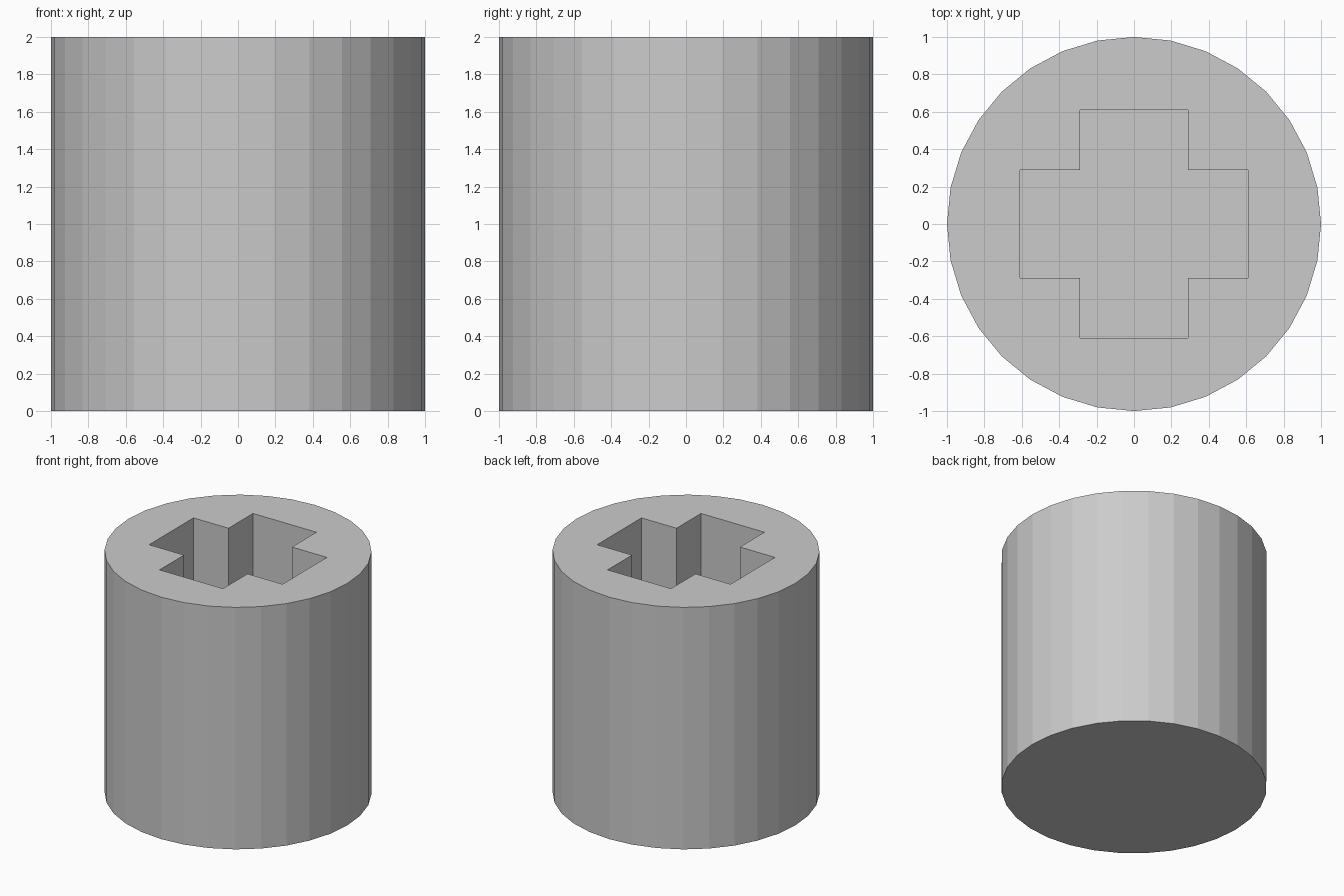
import bpy
import bmesh

if "Cube" in bpy.data.objects:
    bpy.data.objects.remove(bpy.data.objects["Cube"])

FLOOR = 0.4          # height of the socket floor
ARM, HALF = 0.61, 0.29   # reach and half width of the cross arms

# Body: plain 32-sided cylinder
bpy.ops.mesh.primitive_cylinder_add(vertices=32, radius=1, depth=2, location=(0, 0, 1))
body = bpy.context.object
body.name = "socket_body"

# Cutter: cross profile made by turning one arm's corners four times
profile = []
x_y = [(ARM, -HALF), (ARM, HALF), (HALF, HALF)]
for _ in range(4):
    profile += x_y
    x_y = [(-y, x) for x, y in x_y]

bm = bmesh.new()
face = bm.faces.new([bm.verts.new((x, y, FLOOR)) for x, y in profile])
top = bmesh.ops.extrude_face_region(bm, geom=[face])
bmesh.ops.translate(bm, vec=(0, 0, 2.2 - FLOOR),
                    verts=[g for g in top["geom"] if isinstance(g, bmesh.types.BMVert)])
bmesh.ops.recalc_face_normals(bm, faces=bm.faces)
mesh = bpy.data.meshes.new("cross_cutter")
bm.to_mesh(mesh)
bm.free()
cutter = bpy.data.objects.new("cross_cutter", mesh)
bpy.context.collection.objects.link(cutter)
cutter.hide_render = True

# Cross-shaped socket sunk into the top
cut = body.modifiers.new("cross_socket", 'BOOLEAN')
cut.operation = 'DIFFERENCE'
cut.solver = 'EXACT'
cut.object = cutter
bpy.context.view_layer.objects.active = body
bpy.ops.object.modifier_apply(modifier=cut.name)
bpy.data.objects.remove(cutter)
